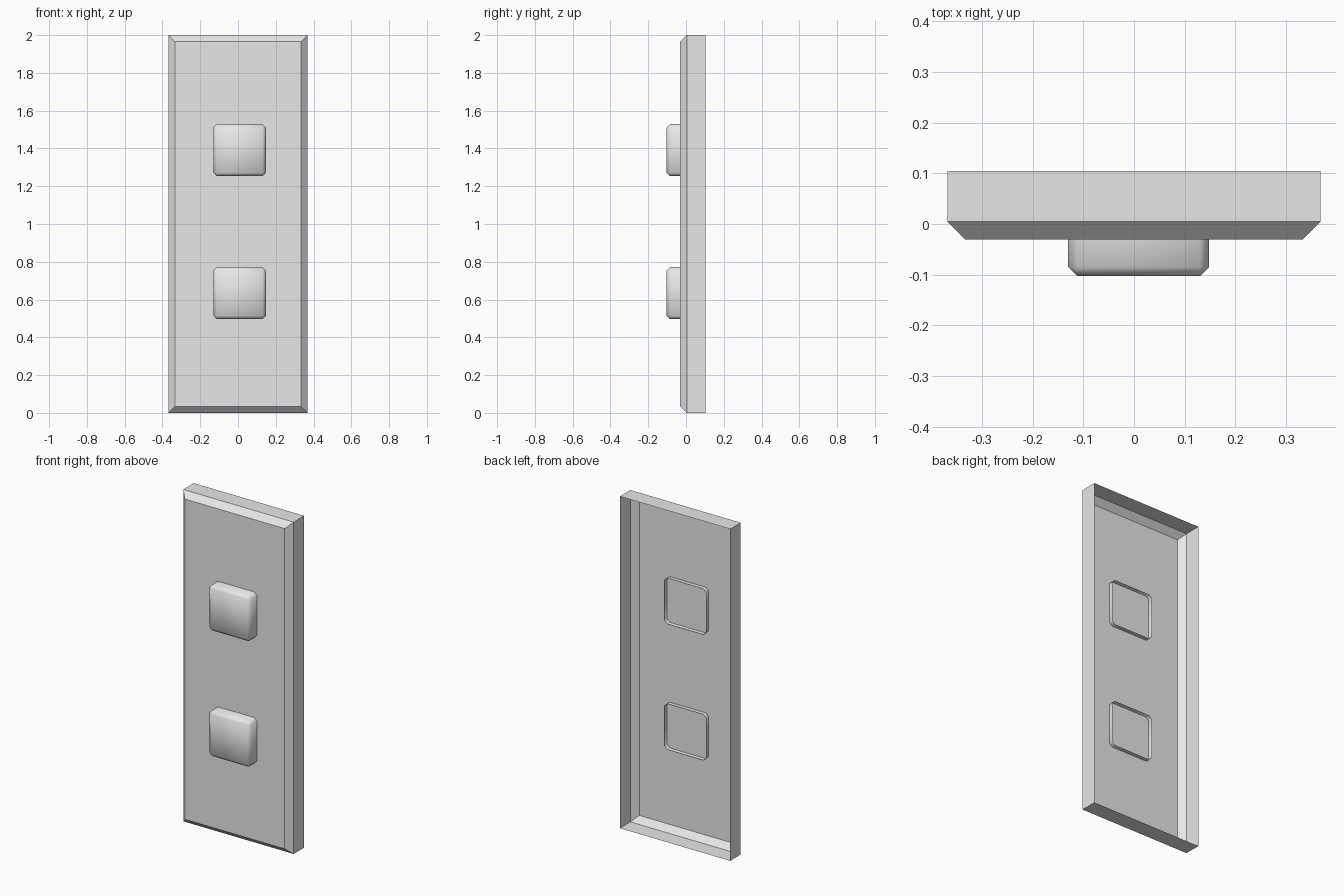
import bpy
import bmesh
from mathutils import Matrix

old = bpy.data.objects.get("Cube")
if old:
    bpy.data.objects.remove(old, do_unlink=True)

grey = bpy.data.materials.new("light_grey")
grey.use_nodes = True
grey.diffuse_color = (0.8, 0.8, 0.8, 1)
grey.node_tree.nodes["Principled BSDF"].inputs["Base Color"].default_value = (0.8, 0.8, 0.8, 1)


def open_box(name, centre, size):
    """Box with its back (+y) side left open."""
    bm = bmesh.new()
    bmesh.ops.create_cube(bm, size=1, matrix=Matrix.Translation(centre) @ Matrix.Diagonal((*size, 1)))
    back = max(bm.faces, key=lambda f: f.calc_center_median().y)
    bmesh.ops.delete(bm, geom=[back], context='FACES_ONLY')
    mesh = bpy.data.meshes.new(name)
    obj = bpy.data.objects.new(name, mesh)
    bpy.context.collection.objects.link(obj)
    mesh.materials.append(grey)
    return obj, bm


def chamfer(bm, edges, width):
    bmesh.ops.bevel(bm, geom=edges, offset=width, offset_type='OFFSET',
                    segments=1, profile=0.5, affect='EDGES')


# Hollow wall panel with a chamfer around its front face
panel, bm = open_box("panel", (0, 0.037, 1), (0.736, 0.135, 2))
front = min(bm.faces, key=lambda f: f.calc_center_median().y)
chamfer(bm, list(front.edges), 0.035)
bm.to_mesh(panel.data)
bm.free()

# Two soft square buttons, their open backs reaching through the panel
for name, z in (("lower_button", 0.634), ("upper_button", 1.391)):
    button, bm = open_box(name, (0.009, -0.054, z), (0.278, 0.098, 0.276))
    chamfer(bm, [e for e in bm.edges if not e.is_boundary], 0.018)
    for face in bm.faces:
        face.smooth = True
    bm.to_mesh(button.data)
    bm.free()
